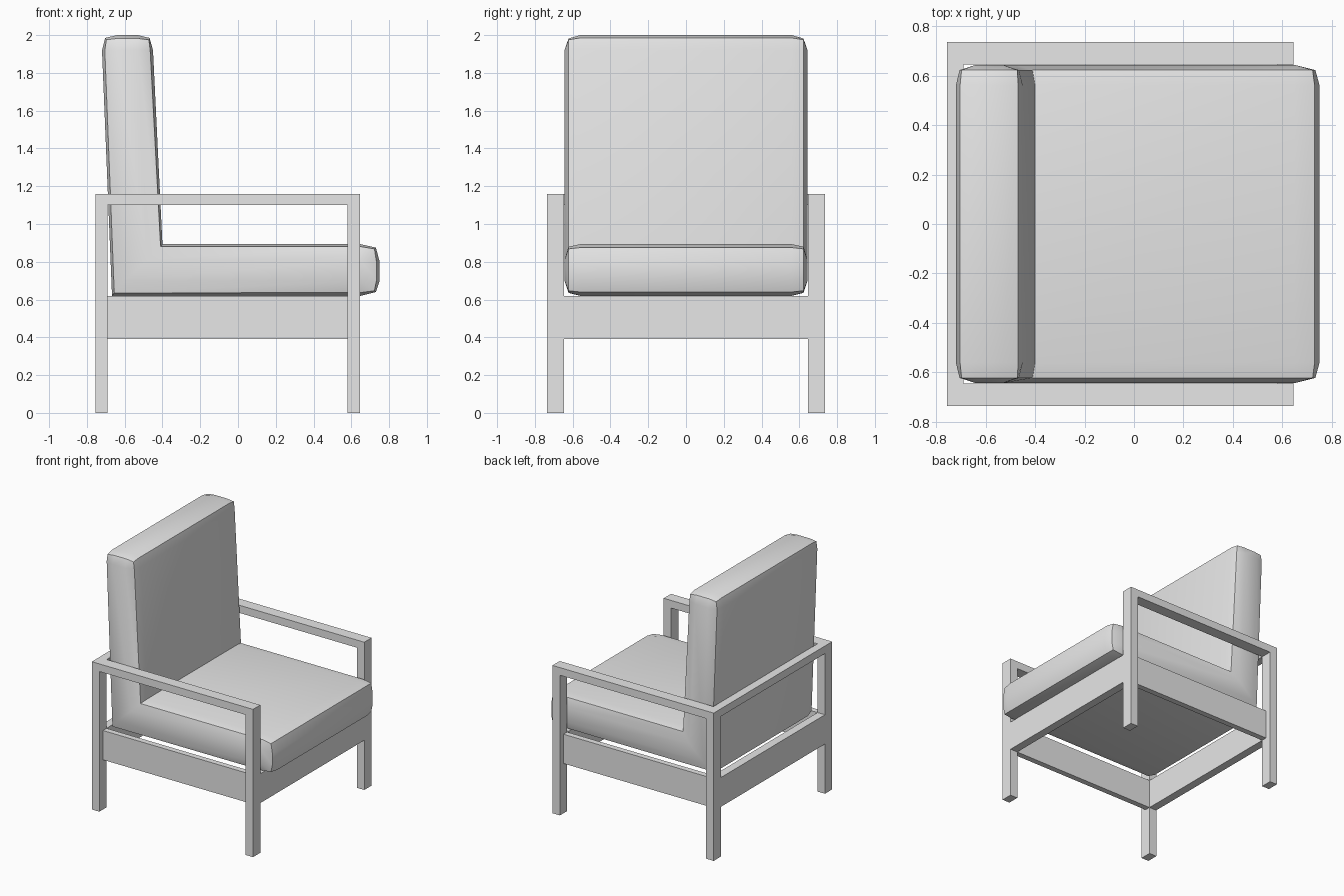
import bpy
import bmesh
import math

cube = bpy.data.objects.get("Cube")
if cube:
    bpy.data.objects.remove(cube, do_unlink=True)

# One light grey for the whole chair
grey = bpy.data.materials.new("light_grey")
grey.use_nodes = True
grey.diffuse_color = (0.8, 0.8, 0.8, 1)
grey.node_tree.nodes["Principled BSDF"].inputs["Base Color"].default_value = (0.8, 0.8, 0.8, 1)


def finish(name, bm):
    bmesh.ops.recalc_face_normals(bm, faces=bm.faces)
    mesh = bpy.data.meshes.new(name)
    bm.to_mesh(mesh)
    bm.free()
    mesh.materials.append(grey)
    obj = bpy.data.objects.new(name, mesh)
    bpy.context.collection.objects.link(obj)
    return obj


def box(name, x, y, z):
    """Box from (min, max) ranges along each axis."""
    bm = bmesh.new()
    bmesh.ops.create_cube(bm, size=1)
    for v in bm.verts:
        for i, (lo, hi) in enumerate((x, y, z)):
            v.co[i] = hi if v.co[i] > 0 else lo
    return finish(name, bm)


def side_range(s, lo, hi):
    return tuple(sorted((s * lo, s * hi)))


# Frame dimensions
BACK, FRONT = (-0.755, -0.69), (0.58, 0.645)
INNER, OUTER = 0.645, 0.735
APRON_Z, RAIL_Z = (0.39, 0.62), (1.10, 1.16)

# Legs, armrests and side aprons, mirrored across the width
for side, s in (("right", -1), ("left", 1)):
    y = side_range(s, INNER, OUTER)
    box(f"back_leg_{side}", BACK, y, (0, RAIL_Z[0]))
    box(f"front_leg_{side}", FRONT, y, (0, RAIL_Z[0]))
    box(f"armrest_{side}", (BACK[0], FRONT[1]), y, RAIL_Z)
    box(f"side_apron_{side}", (BACK[1], FRONT[0]), side_range(s, INNER, 0.69), APRON_Z)

# Cross pieces
box("back_rail", BACK, (-INNER, INNER), RAIL_Z)
box("back_apron", BACK, (-INNER, INNER), APRON_Z)
box("front_apron", FRONT, (-INNER, INNER), APRON_Z)

# L-shaped cushion: profiles (x, z) for the full body, the seam and the side panel
full = [(-0.667, 0.62), (-0.72, 1.92), (-0.703, 1.985), (-0.64, 2.0),
        (-0.53, 2.0), (-0.468, 1.985), (-0.45, 1.92), (-0.40, 0.893),
        (0.65, 0.893), (0.73, 0.875), (0.75, 0.80),
        (0.75, 0.70), (0.73, 0.64), (0.65, 0.62)]
seam = [(-0.655, 0.635), (-0.705, 1.92), (-0.697, 1.975), (-0.64, 1.982),
        (-0.53, 1.982), (-0.472, 1.975), (-0.465, 1.92), (-0.41, 0.88),
        (0.65, 0.88), (0.722, 0.868), (0.733, 0.80),
        (0.733, 0.70), (0.722, 0.647), (0.65, 0.637)]
panel = ([(-0.60, 0.70)] + [(-0.64, 1.92)] * 3 + [(-0.53, 1.92)] * 3
         + [(-0.48, 0.81)] + [(0.65, 0.81)] * 3 + [(0.65, 0.70)] * 3)

bm = bmesh.new()
sections = [(-0.643, panel), (-0.622, seam), (-0.56, full),
            (0.56, full), (0.622, seam), (0.643, panel)]
rings = [[bm.verts.new((x, y, z)) for x, z in prof] for y, prof in sections]
n = len(full)
for a, b in zip(rings, rings[1:]):
    for i in range(n):
        j = (i + 1) % n
        bm.faces.new((a[i], a[j], b[j], b[i]))
bm.faces.new(rings[0])
bm.faces.new(rings[-1])
bmesh.ops.remove_doubles(bm, verts=bm.verts, dist=0.0005)
cushion = finish("seat_and_back_cushion", bm)

# Smooth the crowned faces, keep the seams crisp
bpy.ops.object.select_all(action='DESELECT')
cushion.select_set(True)
bpy.context.view_layer.objects.active = cushion
bpy.ops.object.shade_smooth_by_angle(angle=math.radians(30))
